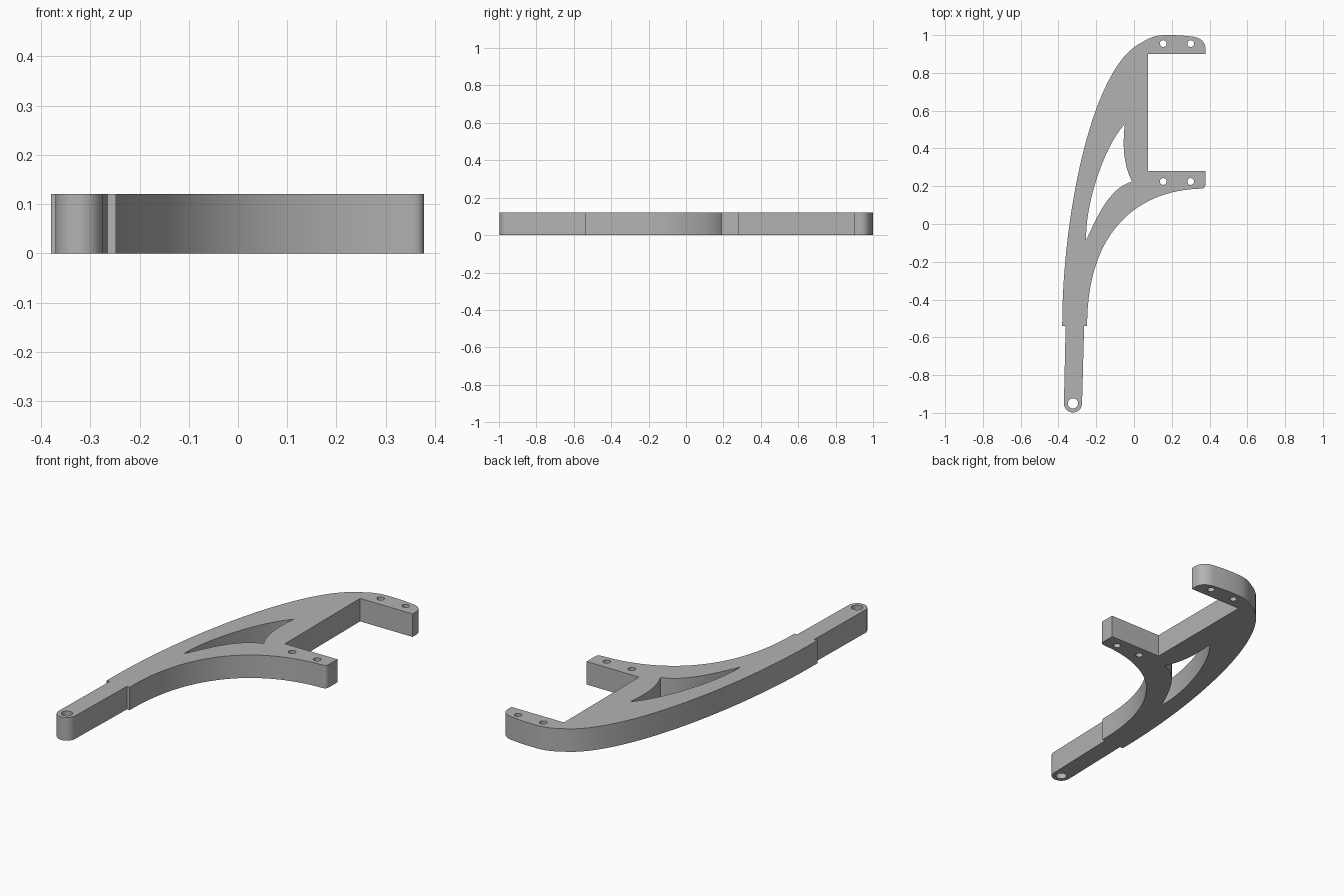
import bpy
import math
from mathutils import Vector
from mathutils.geometry import interpolate_bezier

THICKNESS = 0.12

cube = bpy.data.objects.get("Cube")
if cube:
    bpy.data.objects.remove(cube, do_unlink=True)


def bend(start, handle_a, handle_b, end, count=24):
    """Points along a cubic curve."""
    pts = [Vector((*p, 0)) for p in (start, handle_a, handle_b, end)]
    return [(p.x, p.y) for p in interpolate_bezier(*pts, count)]


def arc(centre, radius, begin, sweep, count):
    """Points along a circular arc, angles in degrees."""
    angles = [math.radians(begin + sweep * i / count) for i in range(count + 1)]
    return [(centre[0] + radius * math.cos(a), centre[1] + radius * math.sin(a)) for a in angles]


def circle(centre, radius):
    return arc(centre, radius, 0, 360, 32)[:-1]


# Outer edge: swept back, clamp-shaped mouth, curved lower brace, narrow tail
outline = bend((-0.38, -0.54), (-0.38, 0.05), (-0.22, 0.84), (0.04, 0.96), 40)
outline += bend((0.04, 0.96), (0.08, 0.985), (0.11, 1.0), (0.17, 1.0), 10)[1:]
outline += bend((0.17, 1.0), (0.20, 1.0), (0.25, 1.0), (0.30, 0.993), 8)[1:]
outline += bend((0.30, 0.993), (0.35, 0.99), (0.378, 0.965), (0.378, 0.93), 12)[1:]
outline += [(0.378, 0.90), (0.075, 0.90), (0.075, 0.28), (0.378, 0.28)]
outline += bend((0.378, 0.21), (0.378, 0.195), (0.37, 0.188), (0.355, 0.187), 6)
outline += bend((0.355, 0.187), (0.02, 0.18), (-0.25, -0.04), (-0.248, -0.54), 40)[1:]
outline += [(-0.264, -0.54)]
outline += arc((-0.323, -0.95), 0.048, 0, -180, 20)
outline += [(-0.362, -0.54)]

# Curved triangular window between the spine and the brace
window = bend((-0.253, -0.085), (-0.26, 0.10), (-0.16, 0.41), (-0.048, 0.53))
window += bend((-0.048, 0.53), (-0.06, 0.43), (-0.06, 0.32), (-0.01, 0.225))[1:]
window += bend((-0.01, 0.225), (-0.13, 0.19), (-0.19, 0.05), (-0.253, -0.085))[1:-1]

# Screw holes in both mounting tabs, pivot hole at the tail
holes = [circle((x, y), 0.018) for x in (0.155, 0.30) for y in (0.225, 0.955)]
holes.append(circle((-0.323, -0.95), 0.027))

# Filled profile extruded to a flat plate
profile = bpy.data.curves.new("bracket_profile", "CURVE")
profile.dimensions = "2D"
profile.fill_mode = "BOTH"
profile.extrude = THICKNESS / 2
for loop in [outline, window] + holes:
    spline = profile.splines.new("POLY")
    spline.points.add(len(loop) - 1)
    for point, (x, y) in zip(spline.points, loop):
        point.co = (x, y, 0, 1)
    spline.use_cyclic_u = True

bracket = bpy.data.objects.new("bracket_arm", profile)
bracket.location.z = THICKNESS / 2
bpy.context.collection.objects.link(bracket)
bpy.ops.object.select_all(action="DESELECT")
bracket.select_set(True)
bpy.context.view_layer.objects.active = bracket
bpy.ops.object.convert(target="MESH")
bracket = bpy.context.object

# Weld the caps to the walls
bpy.ops.object.mode_set(mode="EDIT")
bpy.ops.mesh.select_all(action="SELECT")
bpy.ops.mesh.remove_doubles(threshold=0.0002)
bpy.ops.mesh.normals_make_consistent(inside=False)
bpy.ops.object.mode_set(mode="OBJECT")
bpy.ops.object.shade_smooth_by_angle(angle=math.radians(30))

# Plain grey finish
grey = bpy.data.materials.new("plain_grey")
grey.use_nodes = True
colour = (0.45, 0.45, 0.45, 1)
grey.diffuse_color = colour
grey.node_tree.nodes["Principled BSDF"].inputs["Base Color"].default_value = colour
bracket.data.materials.clear()
bracket.data.materials.append(grey)
